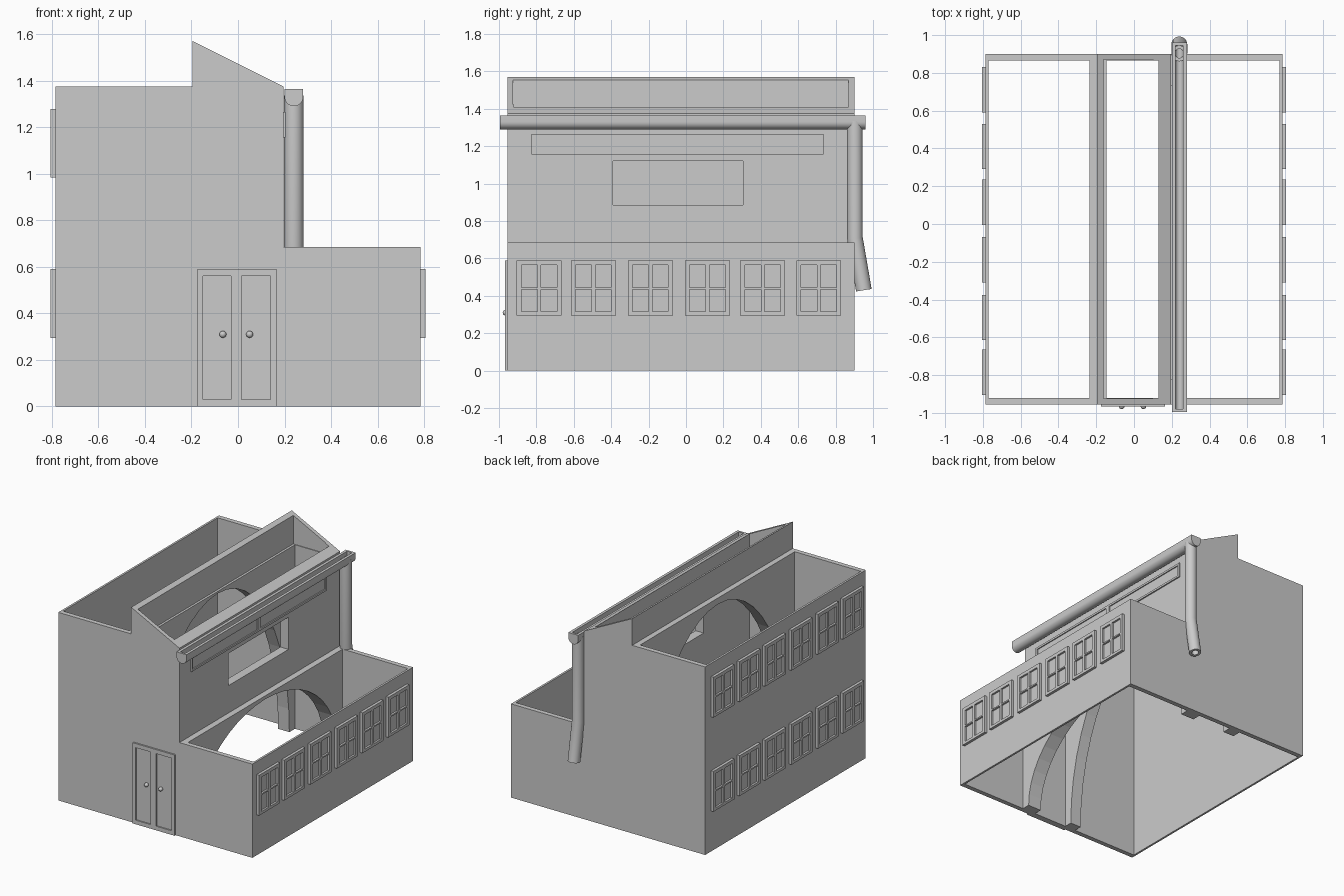
import bpy, bmesh
from math import sin, cos, pi

old = bpy.data.objects.get("Cube")
if old:
    bpy.data.objects.remove(old, do_unlink=True)

grey = bpy.data.materials.new("plain grey")
grey.use_nodes = True
grey.diffuse_color = (0.6, 0.6, 0.6, 1)
grey.node_tree.nodes["Principled BSDF"].inputs["Base Color"].default_value = (0.6, 0.6, 0.6, 1)


def finish(name, bm):
    bmesh.ops.recalc_face_normals(bm, faces=bm.faces[:])
    mesh = bpy.data.meshes.new(name)
    bm.to_mesh(mesh)
    bm.free()
    mesh.materials.append(grey)
    ob = bpy.data.objects.new(name, mesh)
    bpy.context.collection.objects.link(ob)
    return ob


def prism(name, points, lo, hi, axis="y"):
    """Extrude a side profile (u, z) along y or x."""
    bm = bmesh.new()
    place = (lambda u, z, d: (u, d, z)) if axis == "y" else (lambda u, z, d: (d, u, z))
    ends = [[bm.verts.new(place(u, z, d)) for u, z in points] for d in (lo, hi)]
    for ring in ends:
        bm.faces.new(ring)
    n = len(points)
    for i in range(n):
        j = (i + 1) % n
        bm.faces.new((ends[0][i], ends[0][j], ends[1][j], ends[1][i]))
    return finish(name, bm)


def box(name, x, y, z):
    return prism(name, [(x[0], z[0]), (x[1], z[0]), (x[1], z[1]), (x[0], z[1])], *y)


def cut(ob, cutter):
    """Subtract the cutter and discard it."""
    mod = ob.modifiers.new("cut", "BOOLEAN")
    mod.operation, mod.solver, mod.object = "DIFFERENCE", "EXACT", cutter
    graph = bpy.context.evaluated_depsgraph_get()
    mesh = bpy.data.meshes.new_from_object(ob.evaluated_get(graph))
    ob.modifiers.clear()
    ob.data = mesh
    bpy.data.objects.remove(cutter, do_unlink=True)


def smooth(ob):
    bpy.ops.object.select_all(action="DESELECT")
    ob.select_set(True)
    bpy.context.view_layer.objects.active = ob
    bpy.ops.object.shade_smooth_by_angle(angle=pi / 5)


# Stepped building shell, open above and below
W, FRONT, BACK = 0.785, -0.955, 0.90
MID, LOW, HIGH, PEAK = 0.195, 0.685, 1.375, 1.57
shell = prism("building_walls", [(-W, 0), (W, 0), (W, LOW), (MID, LOW), (MID, HIGH),
                                 (-MID, PEAK), (-MID, HIGH), (-W, HIGH)], FRONT, BACK)
inside = (FRONT + 0.035, BACK - 0.035)
for x in ((-0.77, -0.235), (-0.145, 0.13), (0.24, 0.77)):
    cut(shell, box("room", x, inside, (-1, 3)))
cut(shell, box("upper_ledge", (-0.162, 0.1), (inside[0] - 0.005, inside[1] + 0.005), (1.345, 3)))

# Arches through the two inner walls, and the upper opening
for x, height in (((-0.3, -0.1), 1.33), ((0.08, 0.3), 0.66)):
    steps = 48
    arch = [(-0.03 + 0.83 * cos(2 * pi * i / steps), height * sin(2 * pi * i / steps))
            for i in range(steps)]
    cut(shell, prism("arch", arch, *x, axis="x"))
cut(shell, box("opening", (0.08, 0.3), (-0.39, 0.305), (0.885, 1.12)))

# Four-pane windows: one on the right side, two rows on the left
window = box("window", (-0.005, 0.02), (-0.12, 0.12), (0, 0.295))
for y in (-0.095, 0.01):
    for z in (0.02, 0.15):
        cut(window, box("pane", (0.006, 0.1), (y, y + 0.085), (z, z + 0.12)))
for y in (-0.785, -0.495, -0.19, 0.115, 0.41, 0.71):
    for side, z, label in ((1, 0.295, "right"), (-1, 0.295, "lower_left"), (-1, 0.983, "upper_left")):
        copy = bpy.data.objects.new(label + "_window", window.data)
        copy.location = (side * W, y, z)
        copy.rotation_euler.z = 0 if side > 0 else pi
        bpy.context.collection.objects.link(copy)
bpy.data.objects.remove(window, do_unlink=True)

# Long high window under the gutter
strip = box("high_window", (MID - 0.005, MID + 0.01), (-0.825, 0.735), (1.155, 1.265))
for y in ((-0.81, -0.06), (-0.025, 0.72)):
    cut(strip, box("pane", (MID + 0.002, 0.3), y, (1.17, 1.25)))

# Double front door with round knobs
door = box("front_door", (-0.175, 0.165), (FRONT - 0.012, FRONT + 0.005), (0, 0.59))
for x in ((-0.15, -0.03), (0.015, 0.14)):
    cut(door, box("door_panel", x, (-1.2, FRONT - 0.003), (0.03, 0.56)))
for x in (-0.065, 0.05):
    bm = bmesh.new()
    bmesh.ops.create_uvsphere(bm, u_segments=16, v_segments=10, radius=0.015)
    knob = finish("door_knob", bm)
    knob.location = (x, FRONT - 0.01, 0.31)
    smooth(knob)


# Gutter with an open channel
def trough(r, centre, top):
    arc = [(0.24 + r * cos(pi + pi * i / 16), centre + r * sin(pi + pi * i / 16)) for i in range(17)]
    return arc + [(0.24 + r, top), (0.24 - r, top)]


gutter = prism("gutter", trough(0.04, 1.33, 1.365), -0.995, 0.96)
cut(gutter, prism("channel", trough(0.02, 1.335, 1.5), -0.98, 0.945))
smooth(gutter)

# Hollow downpipe with a bent foot
path = [(0.903, 1.335, 0), (0.903, 0.71, 0.08), (0.951, 0.43, 0.16)]
route = [(p, 0.042) for p in path] + [(p, 0.024) for p in reversed(path)]
bm = bmesh.new()
rings = []
for (y, z, tilt), r in route:
    rings.append([bm.verts.new((0.24 + r * cos(a), y + r * sin(a) * cos(tilt), z + r * sin(a) * sin(tilt)))
                  for a in (2 * pi * i / 24 for i in range(24))])
for k, ring in enumerate(rings):
    after = rings[(k + 1) % len(rings)]
    for i in range(24):
        j = (i + 1) % 24
        bm.faces.new((ring[i], ring[j], after[j], after[i]))
smooth(finish("downpipe", bm))
